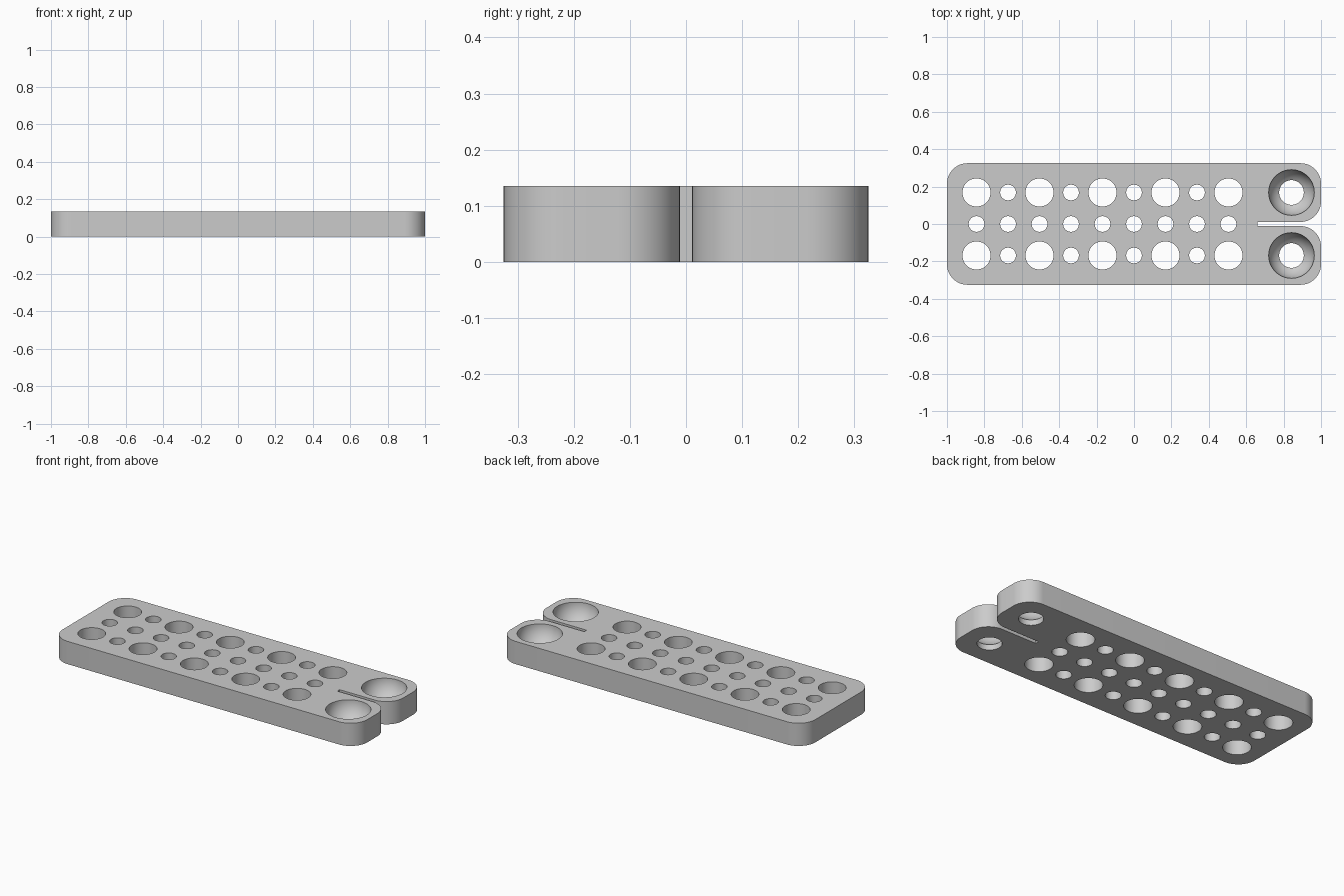
import bpy, bmesh
from math import sin, cos, pi, radians, sqrt

cube = bpy.data.objects.get("Cube")
if cube:
    bpy.data.objects.remove(cube, do_unlink=True)

HALF_W, HEIGHT, CORNER = 0.325, 0.135, 0.11
SLOT, SLOT_START = 0.011, 0.66
PITCH = 0.1684
LARGE, SMALL, BOWL, BORE = 0.075, 0.042, 0.122, 0.066

grey = bpy.data.materials.new("light_grey")
grey.use_nodes = True
colour = (0.6, 0.6, 0.6, 1)
grey.diffuse_color = colour
grey.node_tree.nodes["Principled BSDF"].inputs["Base Color"].default_value = colour


def make_object(name, bm):
    bmesh.ops.recalc_face_normals(bm, faces=bm.faces)
    mesh = bpy.data.meshes.new(name)
    bm.to_mesh(mesh)
    bm.free()
    mesh.materials.append(grey)
    obj = bpy.data.objects.new(name, mesh)
    bpy.context.collection.objects.link(obj)
    return obj


def arc(cx, cy, r, start, steps=16):
    return [(cx + r * cos(start + pi / 2 * i / steps),
             cy + r * sin(start + pi / 2 * i / steps)) for i in range(steps + 1)]


def add_revolved(bm, x, y, profile, sides=48):
    """Closed solid of revolution about a vertical axis, from (radius, z) pairs."""
    rings = [[bm.verts.new((x + r * cos(2 * pi * i / sides),
                            y + r * sin(2 * pi * i / sides), z))
              for i in range(sides)] for r, z in profile]
    for low, high in zip(rings, rings[1:]):
        for i in range(sides):
            j = (i + 1) % sides
            bm.faces.new((low[i], low[j], high[j], high[i]))
    bm.faces.new(rings[0][::-1])
    bm.faces.new(rings[-1])


# Plate outline: the upper half, mirrored across the slot
inset, edge = 1 - CORNER, HALF_W - CORNER
upper = [(SLOT_START, SLOT)]
upper += arc(inset, SLOT + CORNER, CORNER, -pi / 2)
upper += arc(inset, edge, CORNER, 0)
upper += arc(-inset, edge, CORNER, pi / 2)
outline = upper + [(x, -y) for x, y in reversed(upper)]

bm = bmesh.new()
base = bm.faces.new([bm.verts.new((x, y, 0)) for x, y in outline])
top = bmesh.ops.extrude_face_region(bm, geom=[base])["geom"]
bmesh.ops.translate(bm, vec=(0, 0, HEIGHT),
                    verts=[v for v in top if isinstance(v, bmesh.types.BMVert)])
plate = make_object("perforated_plate", bm)

# Hole cutters: alternating large and small holes, a small middle row
cut = bmesh.new()
for col in range(9):
    x = (col - 5) * PITCH
    outer = SMALL if col % 2 else LARGE
    for y, r in ((-PITCH, outer), (0, SMALL), (PITCH, outer)):
        add_revolved(cut, x, y, [(r, -0.1), (r, HEIGHT + 0.1)])

# Round-bottomed screw recesses in the two tabs
seat = HEIGHT - sqrt(BOWL ** 2 - BORE ** 2)
bowl_profile = [(BORE, -0.1), (BORE, seat)]
for i in range(1, 13):
    z = seat + (HEIGHT - seat) * i / 12
    bowl_profile.append((sqrt(BOWL ** 2 - (HEIGHT - z) ** 2), z))
bowl_profile.append((BOWL, HEIGHT + 0.1))
for y in (-PITCH, PITCH):
    add_revolved(cut, 5 * PITCH, y, bowl_profile)
cutter = make_object("hole_cutter", cut)
cutter.hide_render = True

# Cut the holes, then drop the cutter
mod = plate.modifiers.new("holes", "BOOLEAN")
mod.operation = "DIFFERENCE"
mod.solver = "EXACT"
mod.object = cutter
bpy.ops.object.select_all(action="DESELECT")
plate.select_set(True)
bpy.context.view_layer.objects.active = plate
bpy.ops.object.modifier_apply(modifier=mod.name)
bpy.data.objects.remove(cutter, do_unlink=True)
bpy.ops.object.shade_smooth_by_angle(angle=radians(30))
